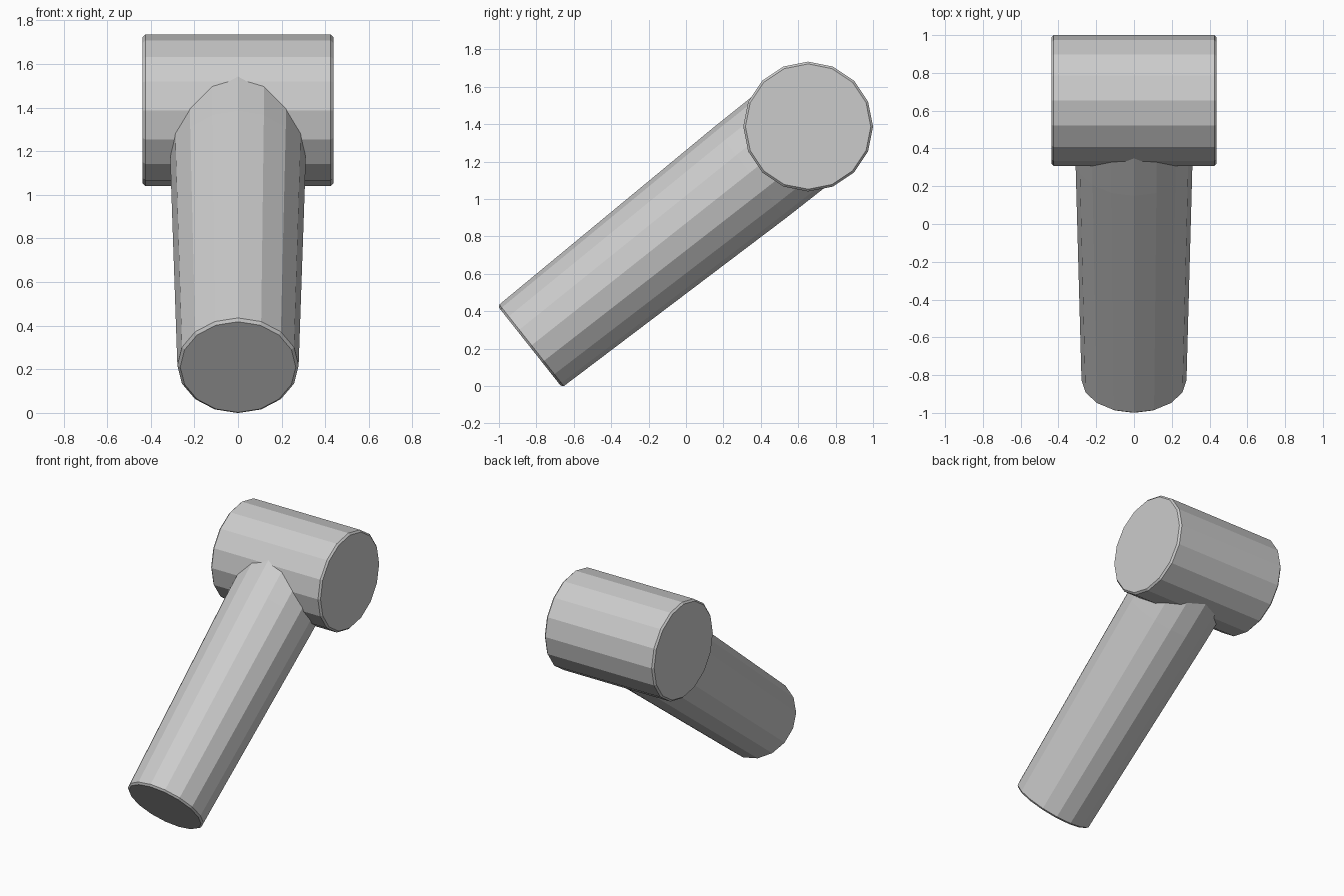
import bpy, bmesh, math
from mathutils import Vector, Matrix

if "Cube" in bpy.data.objects:
    bpy.data.objects.remove(bpy.data.objects["Cube"])


def lathe(name, origin, axis, side, profile, n=16):
    """Closed solid of revolution; profile = (distance along axis, radius)."""
    a = Vector(axis).normalized()
    u = Vector(side).normalized()
    v = a.cross(u)
    bm = bmesh.new()
    rings = []
    for d, r in profile:
        c = Vector(origin) + a * d
        rings.append([bm.verts.new(c + r * (u * math.cos(t) + v * math.sin(t)))
                      for t in (2 * math.pi * i / n for i in range(n))])
    for lo, hi in zip(rings, rings[1:]):
        for i in range(n):
            j = (i + 1) % n
            bm.faces.new((lo[i], lo[j], hi[j], hi[i]))
    bm.faces.new(rings[0][::-1])
    bm.faces.new(rings[-1])
    bmesh.ops.recalc_face_normals(bm, faces=bm.faces)
    me = bpy.data.meshes.new(name)
    bm.to_mesh(me)
    bm.free()
    ob = bpy.data.objects.new(name, me)
    bpy.context.collection.objects.link(ob)
    return ob


# Horizontal head drum with a narrow bevel at both ends
head_centre = Vector((0, 0.653, 1.387))
head = lathe("head", head_centre, (1, 0, 0), (0, 0, 1),
             [(-0.437, 0.335), (-0.425, 0.347), (0.425, 0.347), (0.437, 0.335)])

# Slanted handle, flaring slightly toward the head, bevelled at its foot
foot = Vector((0, -0.835, 0.21))
axis = head_centre - foot
handle = lathe("handle", foot, axis, (1, 0, 0),
               [(0, 0.265), (0.012, 0.278), (1.5, 0.31), (axis.length, 0.312)])

# Weld handle and head into one body
union = head.modifiers.new("join_handle", 'BOOLEAN')
union.operation = 'UNION'
union.solver = 'EXACT'
union.object = handle
bpy.context.view_layer.objects.active = head
bpy.ops.object.modifier_apply(modifier=union.name)
bpy.data.objects.remove(handle, do_unlink=True)
head.name = "head_and_handle"
